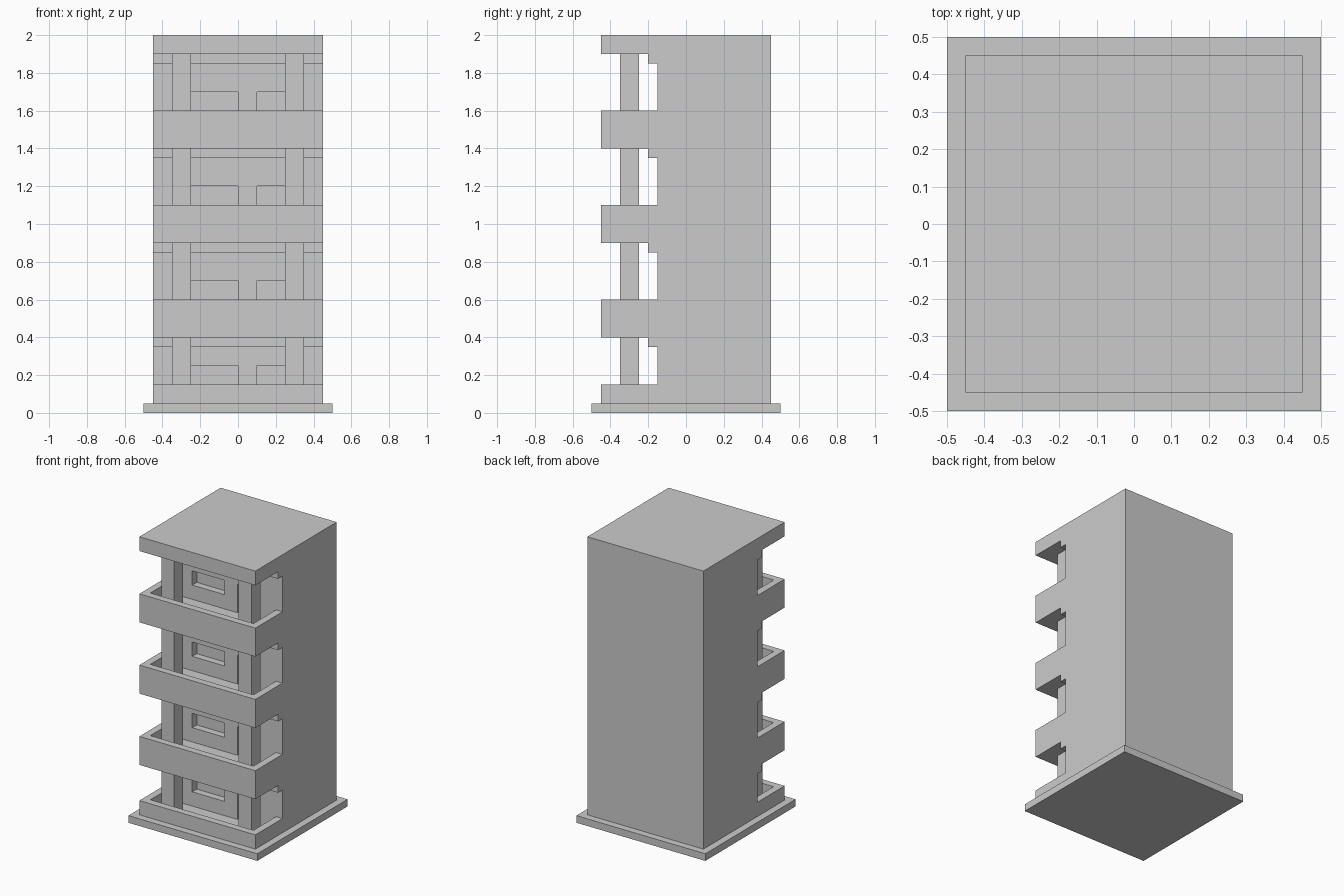
import bpy, bmesh

if "Cube" in bpy.data.objects:
    bpy.data.objects.remove(bpy.data.objects["Cube"])


def prism(name, polys):
    """Object made of vertical prisms: each entry is (xy outline, z0, z1)."""
    bm = bmesh.new()
    for outline, z0, z1 in polys:
        face = bm.faces.new([bm.verts.new((x, y, z0)) for x, y in outline])
        ext = bmesh.ops.extrude_face_region(bm, geom=[face], use_keep_orig=True)
        verts = [g for g in ext["geom"] if isinstance(g, bmesh.types.BMVert)]
        bmesh.ops.translate(bm, verts=verts, vec=(0, 0, z1 - z0))
    bmesh.ops.recalc_face_normals(bm, faces=bm.faces)
    me = bpy.data.meshes.new(name)
    bm.to_mesh(me)
    bm.free()
    ob = bpy.data.objects.new(name, me)
    bpy.context.collection.objects.link(ob)
    return ob


def rect(x0, x1, y0, y1):
    return [(x0, y0), (x1, y0), (x1, y1), (x0, y1)]


W, F, B, T = 0.45, -0.45, 0.45, 0.05   # half width, front, back, wall thickness
WALL = -0.15                           # recessed front wall
floors = [0.05, 0.5, 1.0, 1.5]
ceilings = [0.4, 0.9, 1.4, 1.9]

# Ground plate and main block
prism("base_plate", [(rect(-0.5, 0.5, -0.5, 0.5), 0, 0.05)])
body = prism("tower_body", [(rect(-W, W, WALL, B), 0.05, 2.0)])

# Door and window recesses in the front wall
openings = []
for z in floors:
    openings.append((rect(-0.25, 0.0, WALL - T, WALL + T), z + 0.1, z + 0.2))
    openings.append((rect(0.1, 0.25, WALL - T, WALL + T), z, z + 0.2))
cutter = prism("opening_cutter", openings)
cutter.hide_render = True
cutter.hide_viewport = True
cut = body.modifiers.new("openings", 'BOOLEAN')
cut.operation = 'DIFFERENCE'
cut.solver = 'EXACT'
cut.object = cutter

# U-shaped balcony parapet outline, open towards the wall
parapet = [(-W, WALL), (-W, F), (W, F), (W, WALL),
           (W - T, WALL), (W - T, F + T), (-W + T, F + T), (-W + T, WALL)]

for i, (z, top) in enumerate(zip(floors, ceilings)):
    prism(f"balcony_parapet_{i}", [(parapet, z, z + 0.1)])
    # Slab above: next balcony's floor, or the roof overhang
    name = "roof_overhang" if i == 3 else f"balcony_slab_{i + 1}"
    prism(name, [(rect(-W, W, F, WALL), top, top + 0.1)])
    # Ledge under the ceiling along the wall
    prism(f"ceiling_ledge_{i}", [(rect(-W, W, WALL - T, WALL), top - 0.05, top)])
    # Pair of square columns
    prism(f"columns_{i}", [(rect(x - 0.05, x + 0.05, -0.35, -0.25), z, top)
                           for x in (-0.3, 0.3)])
